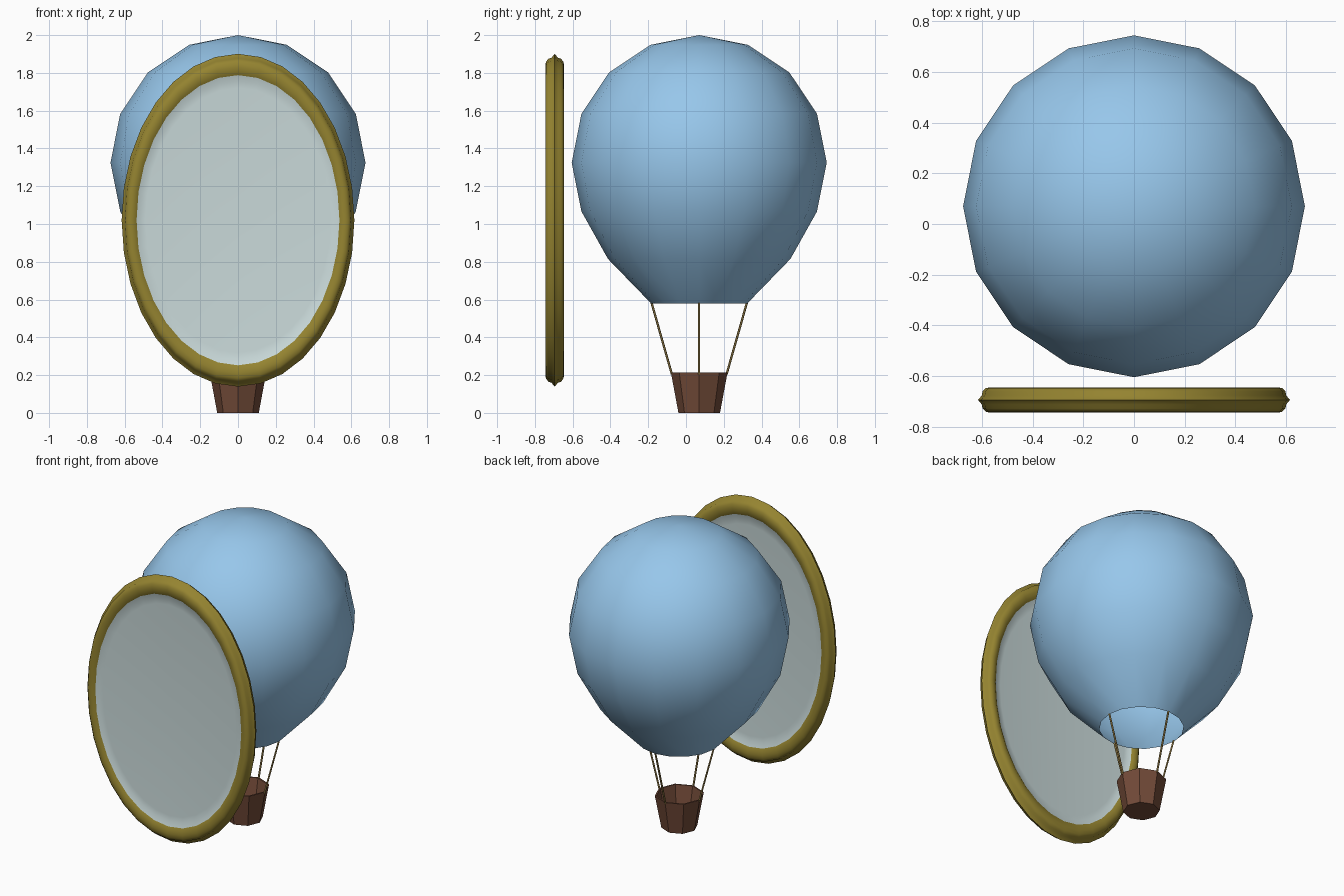
import bpy, bmesh
from math import sin, cos, pi
from mathutils import Vector

if "Cube" in bpy.data.objects:
    bpy.data.objects.remove(bpy.data.objects["Cube"])


def material(name, rgb):
    m = bpy.data.materials.new(name)
    m.diffuse_color = (*rgb, 1)
    m.use_nodes = True
    m.node_tree.nodes["Principled BSDF"].inputs["Base Color"].default_value = m.diffuse_color
    return m


def finish(bm, name, mat, loc, angle=None):
    bmesh.ops.remove_doubles(bm, verts=bm.verts, dist=1e-5)
    bmesh.ops.recalc_face_normals(bm, faces=bm.faces)
    me = bpy.data.meshes.new(name)
    bm.to_mesh(me)
    bm.free()
    ob = bpy.data.objects.new(name, me)
    ob.location = loc
    me.materials.append(mat)
    bpy.context.collection.objects.link(ob)
    if angle:
        bpy.ops.object.select_all(action='DESELECT')
        bpy.context.view_layer.objects.active = ob
        ob.select_set(True)
        bpy.ops.object.shade_smooth_by_angle(angle=angle)
    return ob


def lathe(name, profile, sides, mat, loc, place, closed=False, angle=None):
    """Spin (radius, offset) points; place maps (radius, offset, turn) to a position."""
    bm = bmesh.new()
    rings = [[bm.verts.new(place(r, h, 2 * pi * i / sides)) for i in range(sides)]
             for r, h in profile]
    pairs = list(zip(rings, rings[1:])) + ([(rings[-1], rings[0])] if closed else [])
    for a, b in pairs:
        for i in range(sides):
            j = (i + 1) % sides
            bm.faces.new((a[i], a[j], b[j], b[i]))
    return finish(bm, name, mat, loc, angle)


def upright(r, h, t):
    return (r * cos(t), r * sin(t), h)


def oval(r, h, t):
    return (r * cos(t), h, 1.43 * r * sin(t))


blue = material("balloon_blue", (0.31, 0.57, 0.83))
brown = material("basket_brown", (0.17, 0.07, 0.04))
gold = material("frame_gold", (0.30, 0.23, 0.03))
rope_mat = material("rope_tan", (0.25, 0.17, 0.05))
glass = material("mirror_glass", (0.59, 0.70, 0.70))
CY = 0.07

# Balloon envelope: rounded top, tapering to an open mouth
R, CZ = 0.675, 1.325
cap = [(max(R * sin(pi * k / 8), 0), CZ + R * cos(pi * k / 8)) for k in range(6)]
lathe("balloon_envelope", cap + [(0.483, 0.815), (0.255, 0.58)], 16, blue,
      (0, CY, 0), upright, angle=1.0)

# Basket: open eight-sided bucket with a thin wall
lathe("basket", [(0, 0), (0.11, 0), (0.15, 0.215), (0.14, 0.215), (0.102, 0.012), (0, 0.012)],
      8, brown, (0, CY, 0), upright)

# Four ropes from mouth to basket rim
for k in range(4):
    d = Vector((cos(k * pi / 2), sin(k * pi / 2), 0))
    a, b = d * 0.145 + Vector((0, 0, 0.205)), d * 0.253 + Vector((0, 0, 0.585))
    bm = bmesh.new()
    bmesh.ops.create_cone(bm, cap_ends=True, segments=6, radius1=0.006, radius2=0.006,
                          depth=(b - a).length)
    bmesh.ops.rotate(bm, verts=bm.verts,
                     matrix=(b - a).to_track_quat('Z', 'Y').to_matrix())
    bmesh.ops.translate(bm, verts=bm.verts, vec=(a + b) / 2)
    finish(bm, f"rope_{k + 1}", rope_mat, (0, CY, 0), angle=1.1)

# Oval mirror frame: moulded section, pointed on the outside
half = [(0.601, 0.018), (0.598, 0.034), (0.585, 0.047), (0.567, 0.05), (0.548, 0.046), (0.535, 0.036)]
section = [(0.616, 0)] + half + [(r, -h) for r, h in reversed(half)]
MID = (0, -0.695, 1.02)
lathe("mirror_frame", section, 32, gold, MID, oval, closed=True, angle=0.9)

# Mirror glass: slightly dished at the edge on both sides
dish = [(0, 0.025), (0.49, 0.025), (0.515, 0.028), (0.538, 0.038)]
lathe("mirror_glass", dish + [(r, -h) for r, h in reversed(dish)], 32, glass,
      MID, oval, angle=0.9)
